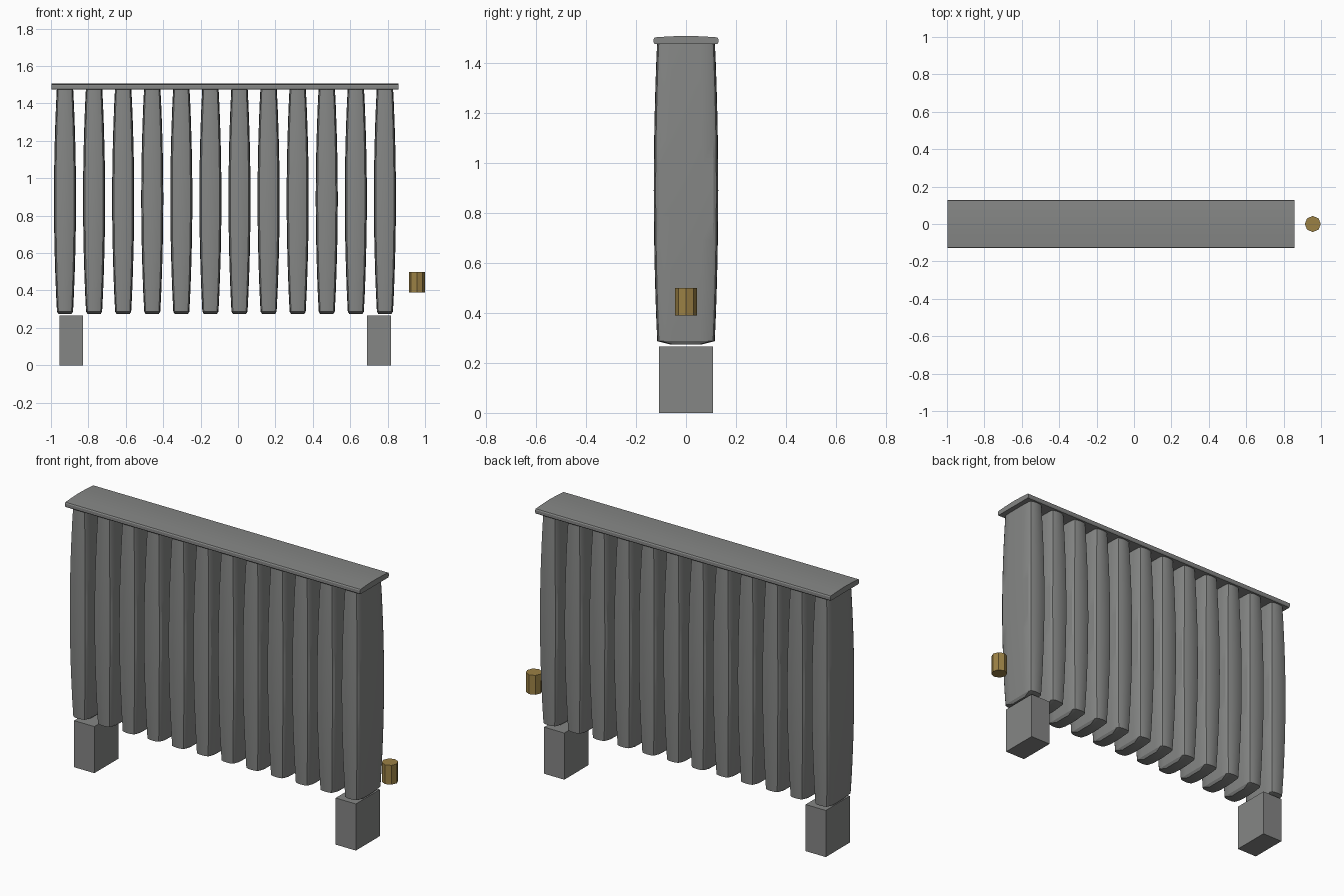
import bpy, bmesh, math

if "Cube" in bpy.data.objects:
    bpy.data.objects.remove(bpy.data.objects["Cube"])


def material(name, rgb):
    m = bpy.data.materials.new(name)
    m.diffuse_color = (*rgb, 1)
    m.use_nodes = True
    m.node_tree.nodes["Principled BSDF"].inputs["Base Color"].default_value = m.diffuse_color
    return m


GREY = material("painted grey metal", (0.235, 0.24, 0.235))
BRASS = material("brass", (0.33, 0.22, 0.06))


def finish(name, bm, mat, smooth=False):
    bmesh.ops.recalc_face_normals(bm, faces=bm.faces)
    mesh = bpy.data.meshes.new(name)
    bm.to_mesh(mesh)
    bm.free()
    mesh.materials.append(mat)
    ob = bpy.data.objects.new(name, mesh)
    bpy.context.collection.objects.link(ob)
    if smooth:
        bpy.ops.object.select_all(action='DESELECT')
        ob.select_set(True)
        bpy.context.view_layer.objects.active = ob
        bpy.ops.object.shade_smooth_by_angle(angle=math.radians(30))
    return ob


def loft(rings):
    """Skin a list of closed rings and cap both ends."""
    bm = bmesh.new()
    vs = [[bm.verts.new(p) for p in ring] for ring in rings]
    n = len(rings[0])
    for a, b in zip(vs, vs[1:]):
        for i in range(n):
            j = (i + 1) % n
            bm.faces.new((a[i], a[j], b[j], b[i]))
    bm.faces.new(vs[0])
    bm.faces.new(vs[-1])
    return bm


# Column cross-section as fractions of half width and half depth
quarter = [(1.0, 0.0), (0.99, 0.5), (0.95, 0.85), (0.82, 0.94), (0.45, 0.985)]
section = quarter + [(0, 1)] + [(-x, y) for x, y in quarter[::-1]]
section += [(-x, -y) for x, y in quarter[1:]] + [(0, -1)]
section += [(x, -y) for x, y in quarter[:0:-1]]


def ring(cx, z, hx, hy):
    return [(cx + x * hx, y * hy, z) for x, y in section]


# Twelve barrel-shaped columns with chamfered ends
Z0, Z1 = 0.287, 1.493
for k in range(12):
    cx = -0.925 + k * 0.1555
    rings = [ring(cx, 0.273, 0.034, 0.06)]
    for s in range(13):
        u = s / 12
        b = math.sin(math.pi * u) ** 0.85
        rings.append(ring(cx, Z0 + u * (Z1 - Z0), 0.043 + 0.016 * b, 0.115 + 0.014 * b))
    rings.append(ring(cx, 1.504, 0.034, 0.06))
    finish(f"column_{k + 1}", loft(rings), GREY, True)

# Slightly crowned top plate
profile = [(-0.125, 1.475), (0.125, 1.475), (0.129, 1.481), (0.129, 1.496),
           (0.125, 1.502), (0.065, 1.506), (0, 1.508), (-0.065, 1.506),
           (-0.125, 1.502), (-0.129, 1.496), (-0.129, 1.481)]
finish("top_plate", loft([[(x, y, z) for y, z in profile] for x in (-0.998, 0.858)]), GREY, True)

# Two block feet
for name, x0, x1 in (("left_foot", -0.955, -0.828), ("right_foot", 0.69, 0.817)):
    base = [(x0, -0.108), (x1, -0.108), (x1, 0.108), (x0, 0.108)]
    finish(name, loft([[(x, y, z) for x, y in base] for z in (0.0, 0.265)]), GREY)

# Eight-sided brass valve
octagon = [(0.956 + 0.043 * math.cos(a * math.pi / 4), 0.043 * math.sin(a * math.pi / 4)) for a in range(8)]
finish("valve", loft([[(x, y, z) for x, y in octagon] for z in (0.39, 0.50)]), BRASS)
